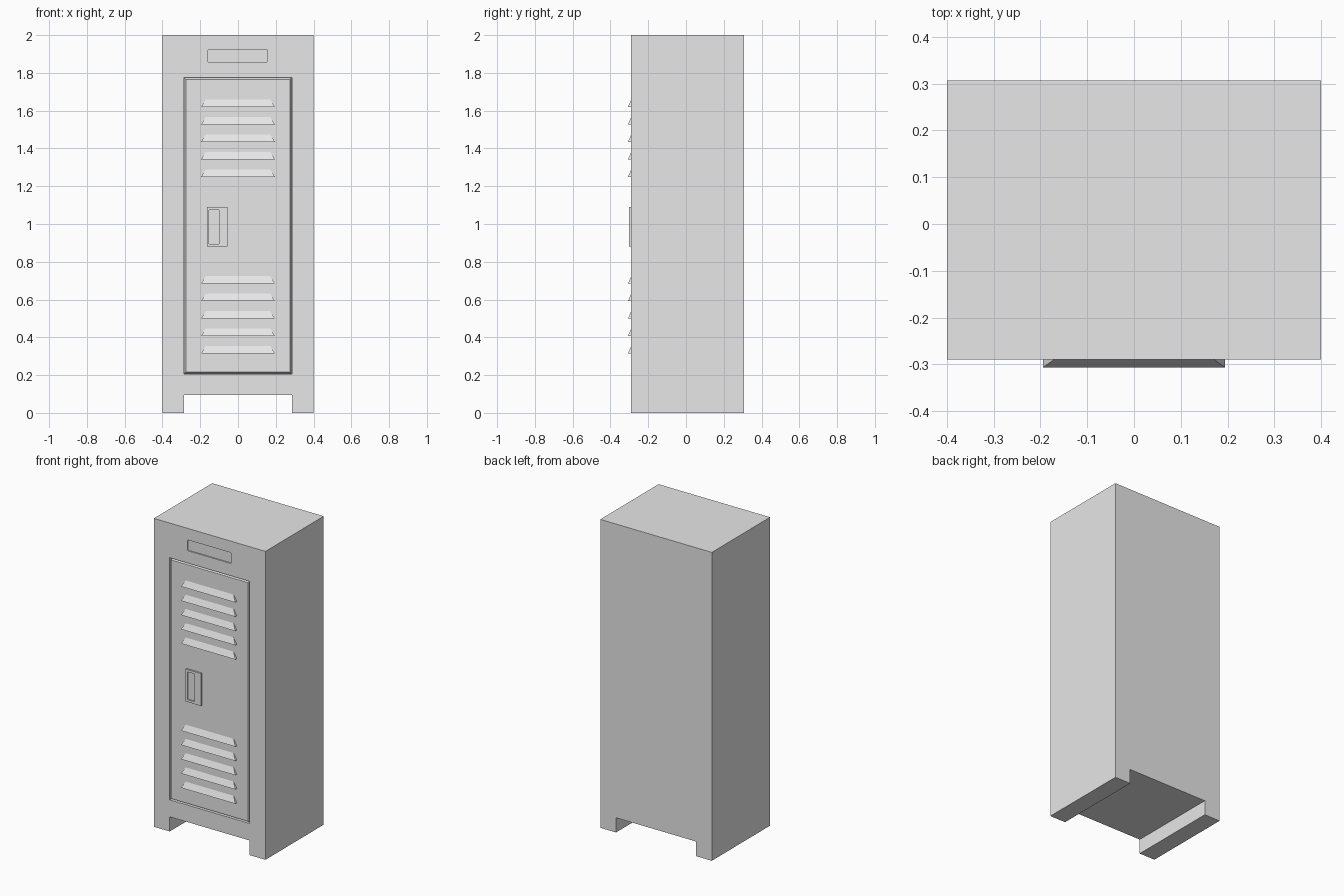
import bpy, bmesh

if "Cube" in bpy.data.objects:
    bpy.data.objects.remove(bpy.data.objects["Cube"], do_unlink=True)

FRONT, BACK = -0.29, 0.307

grey = bpy.data.materials.new("grey_metal")
grey.use_nodes = True
grey.diffuse_color = (0.8, 0.8, 0.8, 1)
grey.node_tree.nodes["Principled BSDF"].inputs["Base Color"].default_value = (0.8, 0.8, 0.8, 1)


def loft(name, back, front):
    """Solid between two matching outlines of (x, y, z) points."""
    bm = bmesh.new()
    a = [bm.verts.new(p) for p in back]
    b = [bm.verts.new(p) for p in front]
    n = len(a)
    bm.faces.new(a)
    bm.faces.new(b[::-1])
    for i in range(n):
        j = (i + 1) % n
        bm.faces.new((a[i], b[i], b[j], a[j]))
    bmesh.ops.recalc_face_normals(bm, faces=bm.faces)
    mesh = bpy.data.meshes.new(name)
    bm.to_mesh(mesh)
    bm.free()
    mesh.materials.append(grey)
    obj = bpy.data.objects.new(name, mesh)
    bpy.context.collection.objects.link(obj)
    return obj


def rect(x0, x1, z0, z1, y, inset=0):
    x0, x1, z0, z1 = x0 + inset, x1 - inset, z0 + inset, z1 - inset
    return [(x0, y, z0), (x1, y, z0), (x1, y, z1), (x0, y, z1)]


def block(name, x0, x1, z0, z1, y_back, y_front, inset=0):
    return loft(name, rect(x0, x1, z0, z1, y_back), rect(x0, x1, z0, z1, y_front, inset))


def apply(obj, mod):
    with bpy.context.temp_override(object=obj, active_object=obj, selected_objects=[obj]):
        bpy.ops.object.modifier_apply(modifier=mod.name)


def carve(obj, cutter):
    mod = obj.modifiers.new("carve", 'BOOLEAN')
    mod.operation, mod.solver, mod.object = 'DIFFERENCE', 'EXACT', cutter
    cutter.hide_render = True
    apply(obj, mod)
    bpy.data.objects.remove(cutter, do_unlink=True)


def soften_corners(obj, radius):
    """Round only the edges that run front to back."""
    bm = bmesh.new()
    bm.from_mesh(obj.data)
    edges = [e for e in bm.edges if abs(e.verts[0].co.y - e.verts[1].co.y) > 0.001]
    bmesh.ops.bevel(bm, geom=edges, offset=radius, segments=3, profile=0.5, affect='EDGES')
    bm.to_mesh(obj.data)
    bm.free()


# Cabinet: arch-shaped profile with two side runners as feet
W, FOOT, GAP = 0.4, 0.287, 0.095
outline = [(-W, 0), (-FOOT, 0), (-FOOT, GAP), (FOOT, GAP), (FOOT, 0), (W, 0), (W, 2), (-W, 2)]
cabinet = loft("cabinet", [(x, BACK, z) for x, z in outline], [(x, FRONT, z) for x, z in outline])

# Door opening and label recess
DOOR = (-0.287, 0.285, 0.205, 1.775)
carve(cabinet, block("door_cutter", *DOOR, FRONT + 0.02, FRONT - 0.05))
label = block("label_cutter", -0.16, 0.155, 1.855, 1.925, FRONT + 0.008, FRONT - 0.05)
soften_corners(label, 0.008)
carve(cabinet, label)

# Door with a chamfered rim
door = block("door", *DOOR, FRONT + 0.021, FRONT, 0.011)

# Latch plate with a finger slot
latch = block("latch_plate", -0.165, -0.055, 0.88, 1.09, FRONT + 0.01, FRONT - 0.011)
carve(latch, block("slot_cutter", -0.153, -0.1, 0.895, 1.075, FRONT - 0.002, FRONT - 0.05))

# Two banks of wedge-shaped vents
for bank, base in (("lower", 0.315), ("upper", 1.25)):
    for i in range(5):
        z = base + i * 0.0925
        ends = [[(s * 0.195, FRONT + 0.001, z), (s * 0.195, FRONT - 0.017, z),
                 (s * 0.17, FRONT + 0.001, z + 0.041)] for s in (-1, 1)]
        loft(f"{bank}_vent_{i + 1}", *ends)
